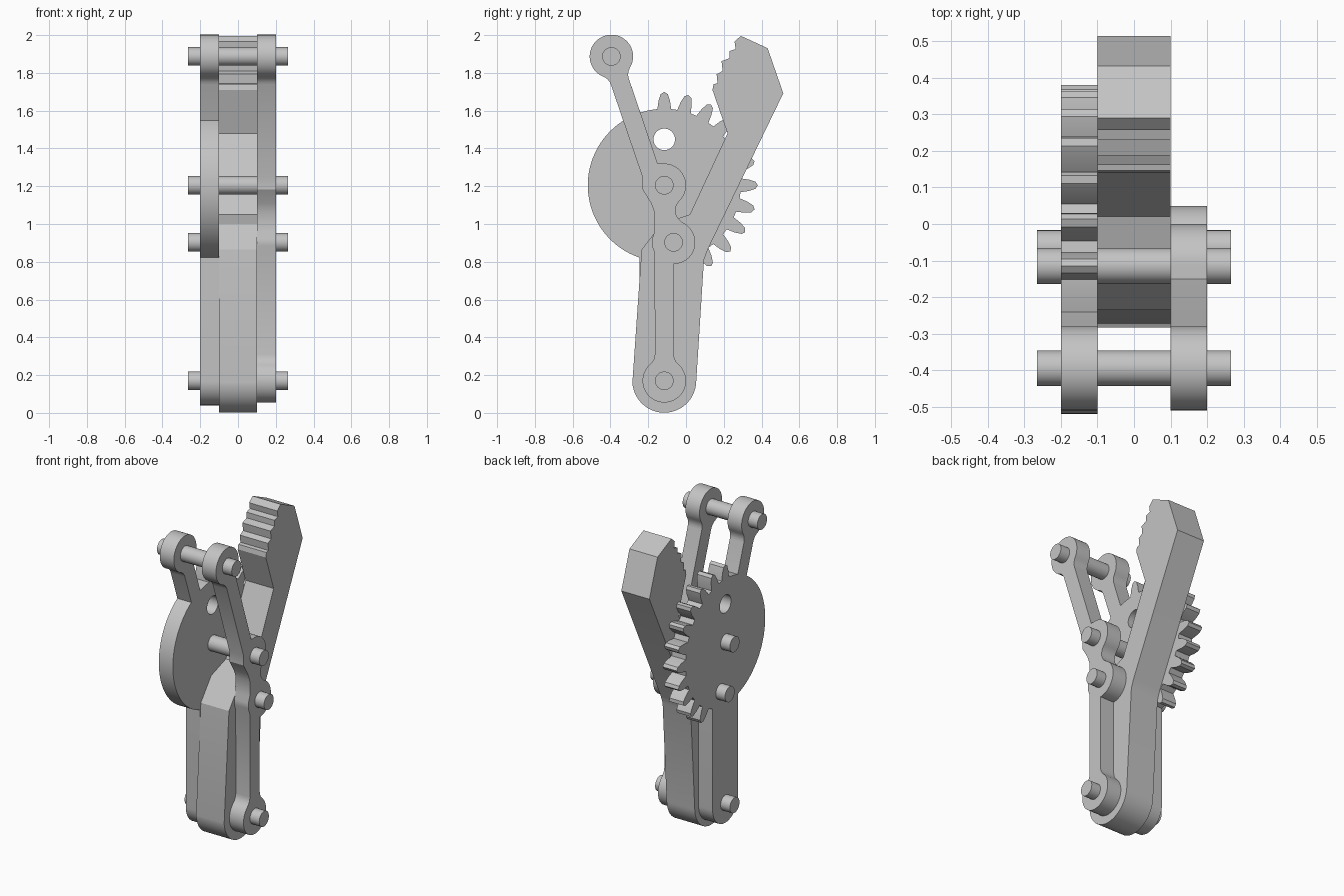
import bpy
import bmesh
from math import sin, cos, radians, degrees, atan2, acos, sqrt

cube = bpy.data.objects.get("Cube")
if cube:
    bpy.data.objects.remove(cube, do_unlink=True)

GREY = (0.55, 0.55, 0.55, 1.0)
grey = bpy.data.materials.new("plain grey")
grey.use_nodes = True
grey.diffuse_color = GREY
grey.node_tree.nodes["Principled BSDF"].inputs["Base Color"].default_value = GREY


def arc(center, r, a, b, step=6):
    """Points in the (y, z) plane from angle a to b, in degrees."""
    n = max(2, round(abs(b - a) / step))
    angles = [radians(a + (b - a) * i / n) for i in range(n + 1)]
    return [(center[0] + r * cos(t), center[1] + r * sin(t)) for t in angles]


def eye(center, axis, r=0.115, half=0.05, f=0.07):
    """Round link end with filleted neck; the arm leaves along axis."""
    d = sqrt((r + f) ** 2 - (half + f) ** 2)
    b = degrees(atan2(half + f, d))
    local = (arc((d, half + f), f, -90, b - 180, 12)
             + arc((0, 0), r, b, 360 - b)[1:-1]
             + arc((d, -half - f), f, 180 - b, 90, 12))
    c, s = cos(radians(axis)), sin(radians(axis))
    return [(center[0] + u * c - v * s, center[1] + u * s + v * c) for u, v in local]


def plate(name, x0, x1, *loops):
    """Extrude an outline, and optional hole outlines, from x0 to x1."""
    bm = bmesh.new()
    for pts in loops:
        verts = [bm.verts.new((x0, y, z)) for y, z in pts]
        for i, v in enumerate(verts):
            bm.edges.new((verts[i - 1], v))
    if len(loops) == 1:
        bm.faces.new(verts)
    else:
        bmesh.ops.triangle_fill(bm, edges=bm.edges[:], use_beauty=True)
    cap = bmesh.ops.extrude_face_region(bm, geom=bm.faces[:], use_keep_orig=True)
    moved = [g for g in cap["geom"] if isinstance(g, bmesh.types.BMVert)]
    bmesh.ops.translate(bm, verts=moved, vec=(x1 - x0, 0, 0))
    bmesh.ops.recalc_face_normals(bm, faces=bm.faces[:])
    mesh = bpy.data.meshes.new(name)
    bm.to_mesh(mesh)
    bm.free()
    mesh.materials.append(grey)
    ob = bpy.data.objects.new(name, mesh)
    bpy.context.collection.objects.link(ob)
    bpy.ops.object.select_all(action='DESELECT')
    ob.select_set(True)
    bpy.context.view_layer.objects.active = ob
    bpy.ops.object.shade_smooth_by_angle(angle=radians(28))
    return ob


# Pivot positions as (y, z)
TOP, HUB, MID, LOW = (-0.395, 1.887), (-0.115, 1.205), (-0.066, 0.903), (-0.115, 0.17)
ARM_AXIS = -71.4

# Central body with the serrated jaw
body = arc(LOW, 0.169, 183, 357) + [
    (0.095, 0.81), (0.115, 0.865), (0.515, 1.692), (0.432, 1.931), (0.29, 1.996),
    (0.257, 1.965), (0.263, 1.926), (0.23, 1.915), (0.23, 1.878), (0.188, 1.862),
    (0.194, 1.81), (0.162, 1.793), (0.167, 1.745), (0.146, 1.74), (0.14, 1.71),
    (0.22, 1.48), (0.02, 1.05), (-0.13, 1.0), (-0.235, 0.865)]
plate("jaw_body", -0.1, 0.1, body)

# Gear plate: lower strap, toothed sector, upper arm and plain disc in one outline
R, STRAP = 0.405, 0.13
meet = degrees(acos(STRAP / R))
gear = arc(LOW, STRAP, 180, 360) + arc(HUB, R, -meet, -66)
tooth = [(-5.2, R), (-3.8, 0.45), (-2.2, 0.483), (0, 0.495),
         (2.2, 0.483), (3.8, 0.45), (5.2, R)]
for a in range(-60, 91, 15):
    gear += [(HUB[0] + r * cos(radians(a + o)), HUB[1] + r * sin(radians(a + o)))
             for o, r in tooth]
gear += arc(HUB, R, 97, 108.2)
gear += eye(TOP, ARM_AXIS)
gear += arc(HUB, R, 122.3, 180 + meet, 4)
plate("gear_plate", -0.2, -0.1, gear, arc((-0.115, 1.448), 0.057, 0, 350, 10))

# Cranked link on the other side
link = eye(LOW, 90)
link += arc(MID, 0.115, -90, 64.7)
link += arc((0.014, 1.072), 0.07, -115.3, -225.9, 12)[1:-1]
link += arc(HUB, 0.115, -45.9, 90)
link += [(-0.15, 1.32)]
link += eye(TOP, ARM_AXIS)
link += [(-0.23, 1.247), (-0.23, 1.183), (-0.185, 1.11), (-0.166, 1.06), (-0.166, 0.96),
         (-0.18, 0.92), (-0.18, 0.885), (-0.166, 0.845)]
plate("side_link", 0.1, 0.2, link)

# Pivot pins
for name, c in (("top_pin", TOP), ("hub_pin", HUB), ("middle_pin", MID), ("lower_pin", LOW)):
    plate(name, -0.266, 0.266, arc(c, 0.049, 0, 350, 10))
